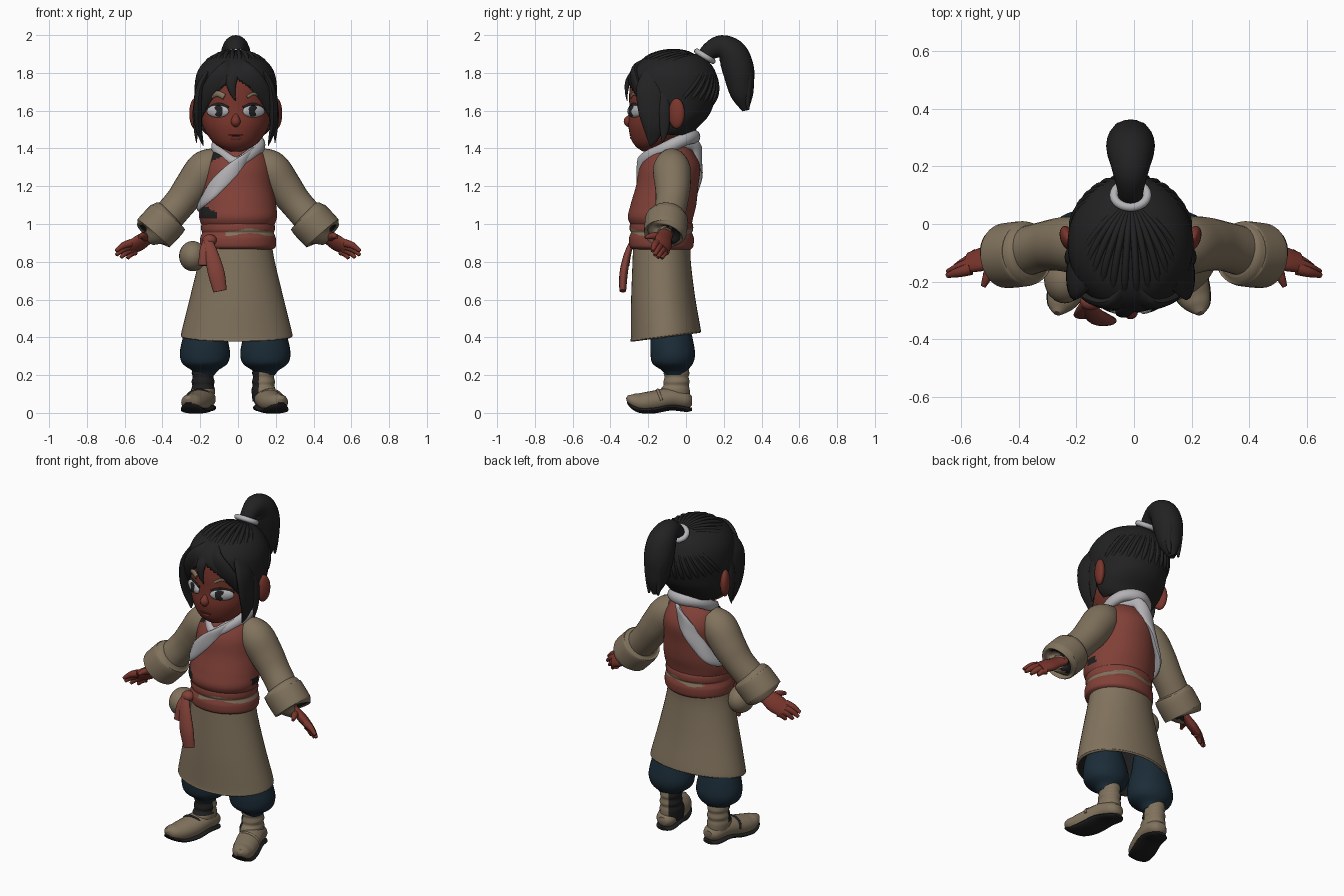
import bpy, bmesh, math
from mathutils import Vector, Matrix

if bpy.data.objects.get("Cube"):
    bpy.data.objects.remove(bpy.data.objects["Cube"], do_unlink=True)


def material(name, r, g, b):
    m = bpy.data.materials.new(name)
    m.use_nodes = True
    m.diffuse_color = (r, g, b, 1)
    bsdf = next(n for n in m.node_tree.nodes if n.type == 'BSDF_PRINCIPLED')
    bsdf.inputs["Base Color"].default_value = (r, g, b, 1)
    bsdf.inputs["Roughness"].default_value = 0.8
    return m


SKIN = material("brown skin", .19, .036, .025)
LIP = material("dark lips", .14, .026, .02)
HAIR = material("black hair", .016, .016, .017)
FUR = material("white fur", .45, .44, .46)
RED = material("red cloth", .22, .052, .039)
BEIGE = material("beige cloth", .22, .17, .11)
NAVY = material("navy cloth", .011, .025, .039)
DARK = material("dark leather", .013, .013, .014)


def finish(bm, name, mats, rule=None):
    """Turn a bmesh into a smooth object; rule(centre) gives a material slot or None to cut."""
    bmesh.ops.recalc_face_normals(bm, faces=bm.faces)
    if rule:
        cut = []
        for f in bm.faces:
            slot = rule(f.calc_center_median())
            if slot is None:
                cut.append(f)
            else:
                f.material_index = int(slot)
        bmesh.ops.delete(bm, geom=cut, context='FACES')
    me = bpy.data.meshes.new(name)
    bm.to_mesh(me)
    bm.free()
    for m in mats:
        me.materials.append(m)
    me.shade_smooth()
    me.set_sharp_from_angle(angle=math.radians(50))
    ob = bpy.data.objects.new(name, me)
    bpy.context.collection.objects.link(ob)
    return ob


def spline(keys, sub, closed=False):
    """Catmull-Rom interpolation of equal-length tuples."""
    n, out = len(keys), []
    pick = (lambda i: keys[i % n]) if closed else (lambda i: keys[max(0, min(n - 1, i))])
    for i in range(n if closed else n - 1):
        for k in range(sub):
            t = k / sub
            out.append([b + t / 2 * (c - a + t * (2*a - 5*b + 4*c - d + t * (3*b - 3*c + d - a)))
                        for a, b, c, d in zip(pick(i - 1), pick(i), pick(i + 1), pick(i + 2))])
    return out if closed else out + [list(keys[-1])]


def skin_rings(name, rings, mats, rule=None, caps=True, closed=False):
    bm = bmesh.new()
    vs = [[bm.verts.new(p) for p in r] for r in rings]
    n = len(vs[0])
    for a, b in zip(vs, vs[1:] + (vs[:1] if closed else [])):
        for i in range(n):
            bm.faces.new((a[i], a[(i + 1) % n], b[(i + 1) % n], b[i]))
    if caps and not closed:
        bm.faces.new(vs[0])
        bm.faces.new(vs[-1])
    return finish(bm, name, mats, rule)


def loft(name, keys, mats, x=0, tilt=0, seg=44, sub=5, **kw):
    """Stack of ellipses; keys are (z, centre y, half width, half depth)."""
    turn = [math.tau * i / seg for i in range(seg)]
    rings = [[(x + rx * math.cos(a), cy + ry * math.sin(a), z + tilt * ry * math.sin(a)) for a in turn]
             for z, cy, rx, ry in spline(keys, sub)]
    return skin_rings(name, rings, mats, **kw)


def tube(name, keys, mats, flat=1, ref=(1, 0, 0), seg=16, sub=5, closed=False, **kw):
    """Swept ellipse; keys are (x, y, z, radius), wide along ref."""
    pts = spline(keys, sub, closed)
    pos = [Vector(p[:3]) for p in pts]
    n, rings = len(pos), []
    for i, p in enumerate(pts):
        ahead, back = (i + 1) % n if closed else min(i + 1, n - 1), i - 1 if closed else max(i - 1, 0)
        t = (pos[ahead] - pos[back]).normalized()
        u = Vector(ref)
        u = (u - t * u.dot(t)).normalized()
        v = t.cross(u) * flat
        rings.append([pos[i] + max(p[3], .002) * (u * math.cos(a) + v * math.sin(a))
                      for a in (math.tau * k / seg for k in range(seg))])
    return skin_rings(name, rings, mats, closed=closed, **kw)


def ball(name, loc, size, mats, spin=0):
    bm = bmesh.new()
    bmesh.ops.create_uvsphere(bm, u_segments=24, v_segments=16, radius=1, matrix=Matrix.Translation(loc)
                              @ Matrix.Rotation(spin, 4, 'Z') @ Matrix.Diagonal((*size, 1)))
    return finish(bm, name, mats)


def mirrored(keys, s, shift=0):
    return [(s * k[0] + shift, *k[1:]) for k in keys]


SIDES = ((1, "left"), (-1, "right"))
HX = -.012  # head centre line

# Head and face
loft("head", [(1.385, -.2, .03, .03), (1.41, -.18, .09, .085), (1.45, -.15, .135, .14), (1.52, -.12, .175, .185),
              (1.6, -.1, .19, .2), (1.7, -.09, .195, .21), (1.78, -.08, .185, .205), (1.85, -.07, .14, .16),
              (1.89, -.06, .06, .07)], [SKIN], x=HX)
loft("neck", [(1.3, -.09, .085, .08), (1.38, -.09, .075, .075), (1.47, -.1, .075, .075)], [SKIN])
tube("nose", [(HX, -.28, 1.59, .012), (HX, -.294, 1.565, .018), (HX, -.304, 1.543, .026), (HX, -.292, 1.525, .018)], [SKIN])
ball("upper_lip", (HX, -.284, 1.471), (.045, .016, .006), [LIP])
ball("lower_lip", (HX, -.278, 1.456), (.038, .018, .012), [SKIN])


def face_y(x):
    return -.1 - .2 * math.sqrt(1 - (x / .19) ** 2)


for s, side in SIDES:
    spin = s * math.radians(31)
    ball(side + "_eye", (HX + s * .095, face_y(.095), 1.597), (.068, .018, .033), [FUR], spin)
    ball(side + "_iris", (HX + s * .092, face_y(.095) - .016, 1.599), (.03, .006, .03), [HAIR], spin)
    for nm, r, mat, line in (("_lashes", .008, HAIR, ((.04, 1.616), (.09, 1.634), (.15, 1.612))),
                             ("_brow", .012 - s * .004, BEIGE, ((.06, 1.672), (.1, 1.69), (.15, 1.665)))):
        tube(side + nm, mirrored([(x, face_y(x) - .003, z, r) for x, z in line], s, HX), [mat],
             ref=(0, 0, 1), flat=.6)
    ball(side + "_ear", (HX + s * .217, -.05, 1.585), (.026, .045, .08), [SKIN], -s * .35)


# Hair shell with an arched opening for the face
def hairline(c):
    dx = abs(c.x - HX)
    return None if c.y < -.1 and c.z < 1.77 - .3 * dx - 3 * dx * dx else 0


hair = loft("hair", [(1.47, -.08, .15, .115), (1.5, -.08, .18, .133), (1.56, -.075, .205, .185), (1.62, -.075, .213, .217),
                     (1.72, -.07, .218, .238), (1.8, -.07, .205, .228), (1.86, -.065, .165, .185), (1.895, -.055, .105, .12),
                     (1.915, -.05, .02, .02)], [HAIR], x=HX, seg=72, sub=7, rule=hairline)
thick = hair.modifiers.new("thickness", 'SOLIDIFY')
thick.thickness, thick.offset = .018, -1

# Fringe and side locks
for s, side in SIDES:
    tube(side + "_fringe", mirrored([(.0, -.2, 1.86, .03), (.045, -.268, 1.805, .055), (.11, -.262, 1.735, .055),
                                     (.165, -.225, 1.65, .035), (.185, -.19, 1.57, .01)], s, HX), [HAIR], flat=.42, ref=(s, 0, 1))
    tube(side + "_side_lock", mirrored([(.15, -.18, 1.8, .05), (.188, -.19, 1.72, .072), (.2, -.182, 1.62, .074),
                                        (.198, -.172, 1.52, .058), (.182, -.178, 1.45, .03), (.172, -.19, 1.415, .006)],
                                       s, HX), [HAIR], flat=.32, ref=(0, 1, 0))
    tube(side + "_back_lock", mirrored([(.195, -.12, 1.7, .03), (.213, -.115, 1.6, .03), (.21, -.115, 1.5, .024),
                                        (.208, -.125, 1.43, .003)], s, HX), [HAIR], flat=.5, ref=(0, 1, 0))
tube("centre_lock", [(HX, -.265, 1.82, .03), (-.035, -.305, 1.76, .03), (-.03, -.315, 1.7, .017), (-.012, -.312, 1.65, .002)],
     [HAIR], flat=.5)

# Combed strands running up to the ponytail
root = Vector((0, .62, .78)).normalized()
for k in range(26):
    a = math.tau * k / 26
    low = -.6 if math.sin(a) > -.1 else .75
    start = Vector((math.cos(a), math.sin(a), low)).normalized()
    path = [start.slerp(root, t / 5) for t in range(6)]
    tube(f"combed_strand_{k + 1}", [(HX + d.x * .215, -.07 + d.y * .236, 1.72 + d.z * .196, .006 + .006 * (i % 5 > 0))
                                    for i, d in enumerate(path)], [HAIR], seg=8, sub=3, ref=(1, .3, .2))

# Ponytail and tie
tube("ponytail", [(HX, .08, 1.85, .04), (HX, .12, 1.91, .046), (HX, .183, 1.937, .063), (HX, .245, 1.9, .08),
                  (HX, .276, 1.82, .084), (HX, .288, 1.74, .073), (HX, .3, 1.67, .055), (HX, .315, 1.6, .016)],
     [HAIR], seg=24)
for s in (-1, 0, 1):
    tube(f"ponytail_strand_{s + 2}", [(HX + s * .015, .19, 1.965, .02), (HX + s * .03, .28, 1.92, .025),
                                      (HX + s * .035, .337 - .01 * abs(s), 1.8, .024), (HX + s * .035, .325, 1.68, .018),
                                      (HX + s * .03, .33, 1.605, .006)], [HAIR])
tube("hair_tie", [(HX + .058 * math.cos(a), .1 - .042 * math.sin(a), 1.888 + .026 * math.sin(a), .015)
                  for a in (math.tau * i / 12 for i in range(12))], [FUR], closed=True, sub=2, ref=(0, .5, .85))


# Vest with dark underlayer showing at the overlap, neck and side
def vest_rule(c):
    overlap = -.2 < c.x < -.11 and c.y < -.12 and 1.03 < c.z < .99 - .6 * c.x
    neckline = c.x < -.075 and c.y < -.1 and 1.4 + .5 * c.x < c.z < 1.4
    return overlap or neckline or (c.x > .17 and -.16 < c.y < -.09 and 1.03 < c.z < 1.07)


loft("vest", [(.97, -.125, .18, .15), (1.03, -.135, .205, .172), (1.1, -.12, .202, .174), (1.2, -.1, .187, .165),
              (1.3, -.085, .178, .16), (1.37, -.08, .15, .125), (1.42, -.08, .09, .085)], [RED, DARK],
     seg=88, sub=8, rule=vest_rule)

# Fur collar and diagonal trim around the body
tube("fur_collar", [(0, .045, 1.462, .036), (.09, .0, 1.45, .034), (.115, -.09, 1.41, .034), (.06, -.185, 1.36, .034),
                    (-.01, -.22, 1.325, .03), (-.075, -.17, 1.365, .026), (-.115, -.09, 1.4, .03), (-.09, .0, 1.45, .034)],
     [FUR], closed=True, ref=(0, 0, 1), flat=.85)
tube("fur_trim", [(.1, -.1, 1.4, .03), (.06, -.19, 1.36, .035), (0, -.24, 1.305, .042), (-.1, -.237, 1.215, .045),
                  (-.168, -.195, 1.14, .044), (-.2, -.1, 1.1, .035), (-.17, 0, 1.13, .038), (-.11, .045, 1.22, .041),
                  (-.04, .068, 1.33, .041), (.03, .04, 1.42, .03)], [FUR], closed=True, ref=(.3, 0, 1), flat=.42)

# Sash with the coat showing between its folds
loft("sash", [(.865, -.125, .18, .15), (.88, -.13, .2, .168), (.92, -.13, .201, .172), (.943, -.13, .194, .166),
              (.955, -.13, .19, .162), (.97, -.13, .195, .168), (1.0, -.13, .193, .166), (1.02, -.13, .18, .15)], [RED, BEIGE],
     seg=72, rule=lambda c: abs(c.z - .955 - .008 * math.sin(25 * c.x)) < .011 and (c.x > -.06 or c.y > 0))
ball("sash_knot", (-.15, -.265, .915), (.038, .034, .03), [RED])
tube("long_sash_tail", [(-.16, -.28, .92, .022), (-.14, -.31, .84, .036), (-.115, -.33, .74, .044), (-.095, -.335, .645, .036)],
     [RED], flat=.5)
tube("short_sash_tail", [(-.16, -.27, .92, .022), (-.175, -.3, .86, .028), (-.18, -.315, .78, .03)], [RED], flat=.5)
ball("pouch", (-.24, -.19, .83), (.072, .085, .08), [BEIGE])

# Skirt and its lining
loft("coat_skirt", [(.9, -.125, .185, .155), (.8, -.13, .202, .154), (.6, -.122, .25, .169), (.43, -.108, .292, .184),
                    (.405, -.108, .293, .186), (.4, -.108, .282, .178)], [BEIGE], x=-.007, tilt=.13, caps=False)
loft("skirt_lining", [(.75, -.12, .19, .14), (.6, -.122, .238, .159), (.402, -.108, .282, .176)], [DARK],
     x=-.007, tilt=.13, caps=False)

for s, side in SIDES:
    # Sleeve and rolled cuff, dark inside the back of its opening
    tube(side + "_sleeve", mirrored([(.105, -.075, 1.335, .075), (.172, -.075, 1.29, .1), (.24, -.07, 1.2, .095),
                                     (.3, -.075, 1.12, .086), (.36, -.09, 1.05, .085), (.42, -.11, .98, .088)], s),
         [BEIGE], ref=(0, 1, 0), seg=28)
    opening = Vector((s * .452, -.111, .945))
    tube(side + "_cuff", mirrored([(.355, -.1, 1.05, .085), (.365, -.101, 1.04, .104), (.38, -.103, 1.022, .113),
                                   (.438, -.109, .961, .113), (.449, -.11, .949, .108), (.452, -.111, .945, .085),
                                   (.4525, -.111, .9445, .04)], s),
         [BEIGE, DARK], ref=(0, 1, 0), seg=32, rule=lambda c: (c - opening).length < .083 and c.y > -.105)
    # Hand, thumb side forward and up
    tube(side + "_palm", mirrored([(.42, -.108, .97, .05), (.465, -.111, .937, .045), (.52, -.12, .902, .054),
                                   (.575, -.133, .872, .045)], s), [SKIN], flat=.5, ref=(s * .31, -1.15, 1.05))
    fingers = {"index": ((.565, -.155, .9), (.647, -.178, .857)), "middle": ((.57, -.139, .883), (.645, -.165, .835)),
               "ring": ((.56, -.122, .867), (.62, -.148, .822)), "little": ((.545, -.107, .855), (.585, -.128, .818)),
               "thumb": ((.49, -.14, .93), (.522, -.216, .928))}
    for nm, (a, b) in fingers.items():
        mid = [(p + q) / 2 for p, q in zip(a, b)]
        tube(f"{side}_{nm}_finger", mirrored([(*a, .022), (mid[0], mid[1], mid[2] + .008, .018), (*b, .009)], s), [SKIN], seg=10,
             ref=(0, 1, 0))
    # Trousers
    loft(side + "_trouser_leg", [(.56, -.1, .07, .08), (.45, -.08, .1, .1), (.38, -.075, .122, .113), (.31, -.07, .133, .118),
                                 (.26, -.07, .118, .106), (.225, -.06, .07, .068), (.2, -.055, .05, .055)],
         [NAVY], x=s * .16 - .015, seg=32)

    # Boots with dark wrapping on one side
    def boot_rule(c, s=s):
        return c.x < .11 if s > 0 else c.y < -.06 and c.z > .13
    loft(side + "_boot_shaft", [(.24, -.05, .056, .062), (.21, -.05, .06, .068), (.19, -.05, .055, .064), (.165, -.05, .061, .069),
                                (.145, -.052, .057, .067), (.12, -.058, .063, .078), (.06, -.06, .058, .08)],
         [BEIGE, DARK], x=s * .16 - .025, rule=boot_rule)
    foot = [(.155, .032, .065, .03), (.157, .0, .066, .055), (.17, -.08, .077, .068), (.197, -.17, .06, .07),
            (.222, -.24, .055, .062), (.24, -.283, .068, .044), (.248, -.31, .084, .014)]
    foot = mirrored(foot, s, -.018)
    tube(side + "_boot_foot", foot, [BEIGE], flat=.82, seg=24)
    tube(side + "_boot_sole", [(x, y, max(.016, z - .046 + .2 * max(0, -.23 - y)), r * 1.04) for x, y, z, r in foot],
         [DARK], flat=.26, seg=24)
    tube(side + "_boot_strap", [(s * .19 - .018 + .066 * math.cos(a), -.13 - .02 * math.sin(a), .067 + .054 * math.sin(a), .008)
                                for a in (math.pi * i / 6 for i in range(7))], [BEIGE if s > 0 else DARK], ref=(0, 1, 0))
